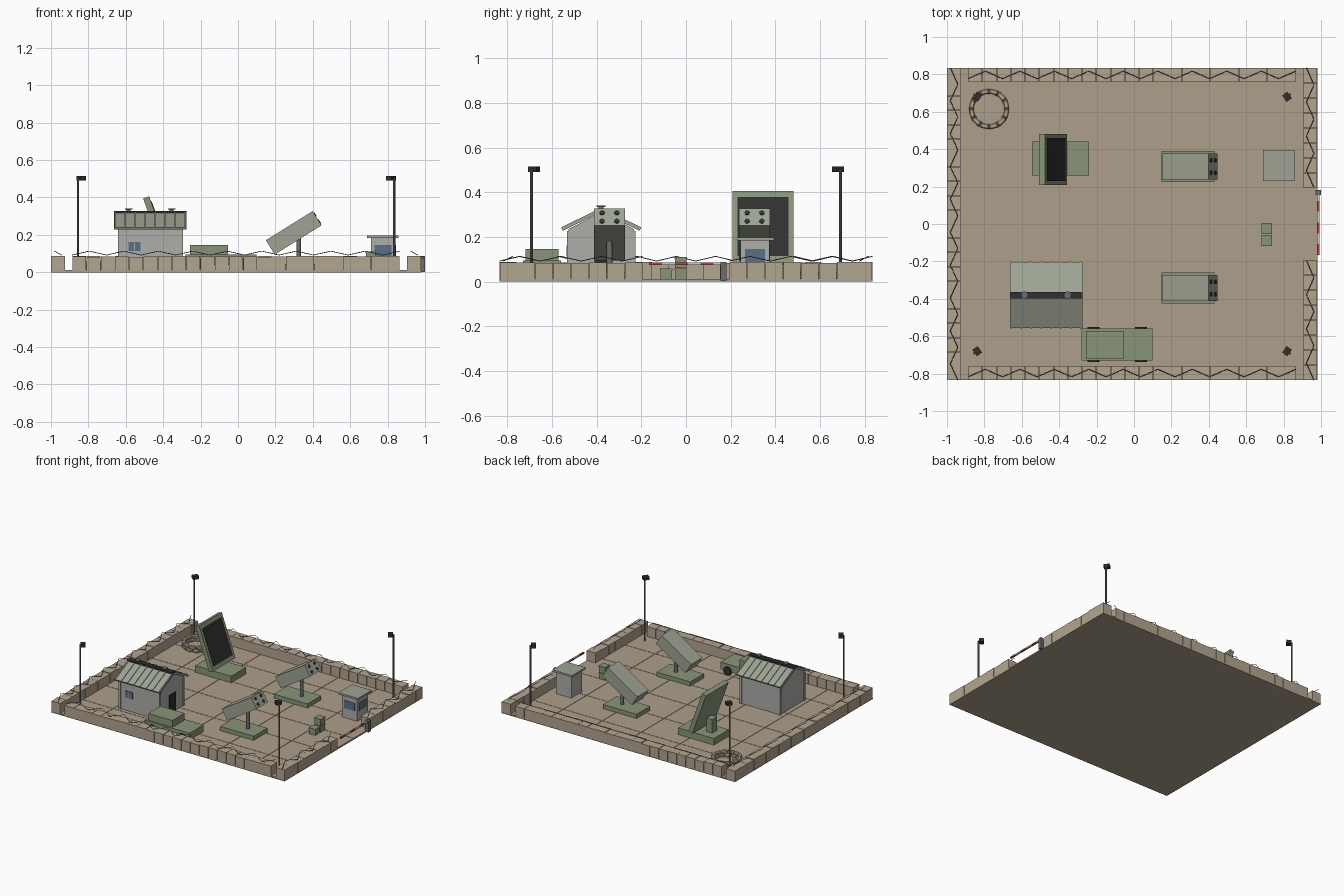
import bpy, bmesh, math, random
from mathutils import Matrix, Vector

if "Cube" in bpy.data.objects:
    bpy.data.objects.remove(bpy.data.objects["Cube"])

random.seed(4)


def mat(name, r, g, b):
    m = bpy.data.materials.new(name)
    m.diffuse_color = (r, g, b, 1)
    m.use_nodes = True
    m.node_tree.nodes["Principled BSDF"].inputs["Base Color"].default_value = m.diffuse_color
    return m


SAND = mat("sand", 0.42, 0.35, 0.26)
BAG = mat("sandbag", 0.45, 0.38, 0.28)
GREEN = mat("olive", 0.25, 0.30, 0.19)
PALE = mat("pale_olive", 0.34, 0.37, 0.29)
DARK = mat("dark", 0.03, 0.03, 0.03)
STEEL = mat("steel", 0.15, 0.15, 0.15)
WALL = mat("wall", 0.42, 0.42, 0.40)
GLASS = mat("glass", 0.10, 0.16, 0.25)
RED = mat("red", 0.5, 0.05, 0.04)
WHITE = mat("white", 0.7, 0.7, 0.68)


def finish(name, bm, m):
    me = bpy.data.meshes.new(name)
    bm.to_mesh(me)
    bm.free()
    me.materials.append(m)
    ob = bpy.data.objects.new(name, me)
    bpy.context.collection.objects.link(ob)
    return ob


def add_box(bm, c, s, frame=Matrix()):
    mx = frame @ Matrix.Translation(c) @ Matrix.Diagonal((*s, 1))
    return bmesh.ops.create_cube(bm, size=1, matrix=mx)["verts"]


def box(name, c, s, m, frame=Matrix()):
    bm = bmesh.new()
    add_box(bm, c, s, frame)
    return finish(name, bm, m)


def span(name, x, y, z, m):
    return box(name, [(a + b) / 2 for a, b in (x, y, z)], [b - a for a, b in (x, y, z)], m)


def cyl(name, c, r, h, m, axis="Z", frame=Matrix(), n=12):
    turn = {"Z": Matrix(), "X": Matrix.Rotation(math.pi / 2, 4, "Y"),
            "Y": Matrix.Rotation(math.pi / 2, 4, "X")}[axis]
    bm = bmesh.new()
    bmesh.ops.create_cone(bm, cap_ends=True, segments=n, radius1=r, radius2=r, depth=h,
                          matrix=frame @ Matrix.Translation(c) @ turn)
    return finish(name, bm, m)


# Ground base and paving slabs
span("ground_base", (-1, 0.98), (-0.835, 0.835), (0, 0.006), SAND)
bm = bmesh.new()
for i in range(6):
    for j in range(6):
        add_box(bm, (-0.835 + 0.33 * i, -0.696 + 0.2783 * j, 0.006), (0.327, 0.275, 0.01))
finish("paving_slabs", bm, SAND)


# Perimeter barrier blocks with a zigzag wire on top
def barrier(name, a, b):
    a, b = Vector(a), Vector(b)
    d = b - a
    along = d.normalized()
    side = Vector((-along.y, along.x))
    n = round(d.length / 0.076)
    step = d.length / n
    frame = Matrix.Translation((a.x, a.y, 0)) @ Matrix.Rotation(math.atan2(d.y, d.x), 4, "Z")
    bm = bmesh.new()
    for i in range(n):
        h = 0.085 + random.uniform(-0.003, 0.003)
        add_box(bm, ((i + 0.5) * step, 0, h / 2), (step - 0.002, 0.075, h), frame)
    finish(name, bm, BAG)
    cu = bpy.data.curves.new(name + "_wire", "CURVE")
    cu.dimensions = "3D"
    cu.bevel_depth = 0.002
    cu.bevel_resolution = 0
    k = max(4, round(d.length / 0.09))
    sp = cu.splines.new("POLY")
    sp.points.add(k)
    for i, p in enumerate(sp.points):
        q = a + d * i / k + side * (0.02 if i % 2 else -0.02)
        p.co = (q.x, q.y, 0.113 if i % 2 else 0.092, 1)
    cu.materials.append(STEEL)
    bpy.context.collection.objects.link(bpy.data.objects.new(name + "_wire", cu))


barrier("front_barrier", (-0.887, -0.797), (0.865, -0.797))
barrier("back_barrier", (-0.887, 0.797), (0.865, 0.797))
barrier("left_barrier", (-0.962, -0.835), (-0.962, 0.835))
barrier("right_barrier_front", (0.942, -0.835), (0.942, -0.195))
barrier("right_barrier_back", (0.942, 0.195), (0.942, 0.835))

# Floodlight masts, lamps turned to the middle
for sx in (-1, 1):
    for sy in (-1, 1):
        x, y = -0.01 + 0.845 * sx, 0.692 * sy
        cyl("light_mast", (x, y, 0.255), 0.006, 0.5, STEEL, n=8)
        fr = Matrix.Translation((x - 0.017 * sx, y - 0.012 * sy, 0.503)) @ \
            Matrix.Rotation(math.atan2(-0.7 * sy, -sx), 4, "Z")
        box("floodlight", (0, 0, 0), (0.034, 0.042, 0.025), DARK, fr)

# Command hut: gabled body
bm = bmesh.new()
profile = [(-0.527, 0), (-0.232, 0), (-0.232, 0.235), (-0.38, 0.31), (-0.527, 0.235)]
f = bm.faces.new([bm.verts.new((-0.635, y, z)) for y, z in profile])
ext = bmesh.ops.extrude_face_region(bm, geom=[f])["geom"]
bmesh.ops.translate(bm, vec=(0.335, 0, 0), verts=[v for v in ext if isinstance(v, bmesh.types.BMVert)])
bmesh.ops.recalc_face_normals(bm, faces=bm.faces)
finish("hut_walls", bm, WALL)
# Hut roof panels with ribs
pitch = math.atan2(0.085, 0.175)
for s, label in ((-1, "front"), (1, "back")):
    fr = Matrix.Translation((-0.47, -0.38, 0.318)) @ Matrix.Rotation(-s * pitch, 4, "X")
    box("roof_" + label, (0, s * 0.097, 0), (0.388, 0.194, 0.012), PALE, fr)
    bm = bmesh.new()
    for i in range(8):
        add_box(bm, (-0.185 + i * 0.0529, s * 0.097, 0.008), (0.008, 0.194, 0.006), fr)
    finish("roof_ribs_" + label, bm, PALE)
box("roof_ridge", (-0.47, -0.38, 0.322), (0.388, 0.034, 0.012), DARK)
for x in (-0.585, -0.355):
    cyl("roof_vent", (x, -0.38, 0.328), 0.011, 0.02, STEEL)
    cyl("roof_vent_cap", (x, -0.38, 0.338), 0.02, 0.006, STEEL)
# Hut corner posts, door and window
for x in (-0.632, -0.303):
    for y in (-0.524, -0.235):
        box("hut_corner", (x, y, 0.115), (0.018, 0.018, 0.225), WALL)
box("hut_door", (-0.3, -0.37, 0.082), (0.012, 0.08, 0.145), DARK)
box("hut_window", (-0.553, -0.528, 0.137), (0.066, 0.01, 0.048), GLASS)
box("window_bar", (-0.553, -0.533, 0.137), (0.005, 0.006, 0.048), WALL)

# Generator trailer
span("trailer_deck", (-0.28, 0.1), (-0.73, -0.56), (0.04, 0.094), GREEN)
span("trailer_cabinet", (-0.257, -0.053), (-0.72, -0.572), (0.09, 0.147), GREEN)
for x in (-0.217, 0.037):
    for y in (-0.731, -0.558):
        cyl("trailer_wheel", (x, y, 0.043), 0.033, 0.016, DARK, "Y", n=14)

# Radar: base, mount, tilted panel with dark face
span("radar_base", (-0.545, -0.24), (0.26, 0.44), (0.008, 0.062), GREEN)
box("radar_mount", (-0.46, 0.345, 0.11), (0.05, 0.06, 0.11), GREEN)
fr = Matrix.Translation((-0.433, 0.345, 0.24)) @ Matrix.Rotation(math.radians(-20), 4, "Y")
box("radar_panel", (0, 0, 0), (0.034, 0.275, 0.34), GREEN, fr)
box("radar_face", (0.016, 0, 0), (0.01, 0.228, 0.28), DARK, fr)

# Launchers: base, post, tilted canister box with four tube mouths
for y in (-0.343, 0.307):
    box("launcher_base", (0.289, y, 0.025), (0.285, 0.165, 0.036), GREEN)
    cyl("launcher_post", (0.325, y, 0.11), 0.013, 0.16, STEEL)
    fr = Matrix.Translation((0.298, y, 0.211)) @ Matrix.Rotation(math.radians(-32), 4, "Y")
    box("launcher_box", (0, 0, 0), (0.295, 0.138, 0.09), PALE, fr)
    for dy in (-0.033, 0.033):
        for dz in (-0.022, 0.022):
            cyl("launch_tube", (0.147, dy, dz), 0.012, 0.008, DARK, "X", fr)

# Guard booth
span("booth_walls", (0.71, 0.84), (0.245, 0.375), (0.006, 0.185), WALL)
span("booth_roof", (0.69, 0.857), (0.23, 0.395), (0.183, 0.197), PALE)
span("booth_window_front", (0.73, 0.82), (0.241, 0.25), (0.085, 0.145), GLASS)
span("booth_window_right", (0.835, 0.844), (0.265, 0.355), (0.085, 0.145), GLASS)

# Supply crates with lids
for y, z in ((-0.088, 0.008), (-0.024, 0.008), (-0.024, 0.06)):
    box("crate", (0.71, y, z + 0.021), (0.052, 0.052, 0.042), GREEN)
    box("crate_lid", (0.71, y, z + 0.046), (0.057, 0.057, 0.01), GREEN)

# Gate boom with stripes
box("gate_post", (0.985, 0.168, 0.045), (0.03, 0.028, 0.085), STEEL)
for i in range(6):
    box("gate_boom", (0.985, -0.137 + i * 0.058, 0.079), (0.012, 0.058, 0.011), WHITE if i % 2 else RED)

# Sandbag ring
for layer in range(2):
    for i in range(12):
        a = math.tau * (i + 0.5 * layer) / 12
        bm = bmesh.new()
        fr = Matrix.Translation((-0.775, 0.615, 0.022 + 0.024 * layer)) @ Matrix.Rotation(a, 4, "Z")
        add_box(bm, (0.094, 0, 0), (0.028, 0.047, 0.024), fr)
        bmesh.ops.bevel(bm, geom=bm.edges[:], offset=0.006, segments=1, affect="EDGES")
        finish("sandbag", bm, BAG)
